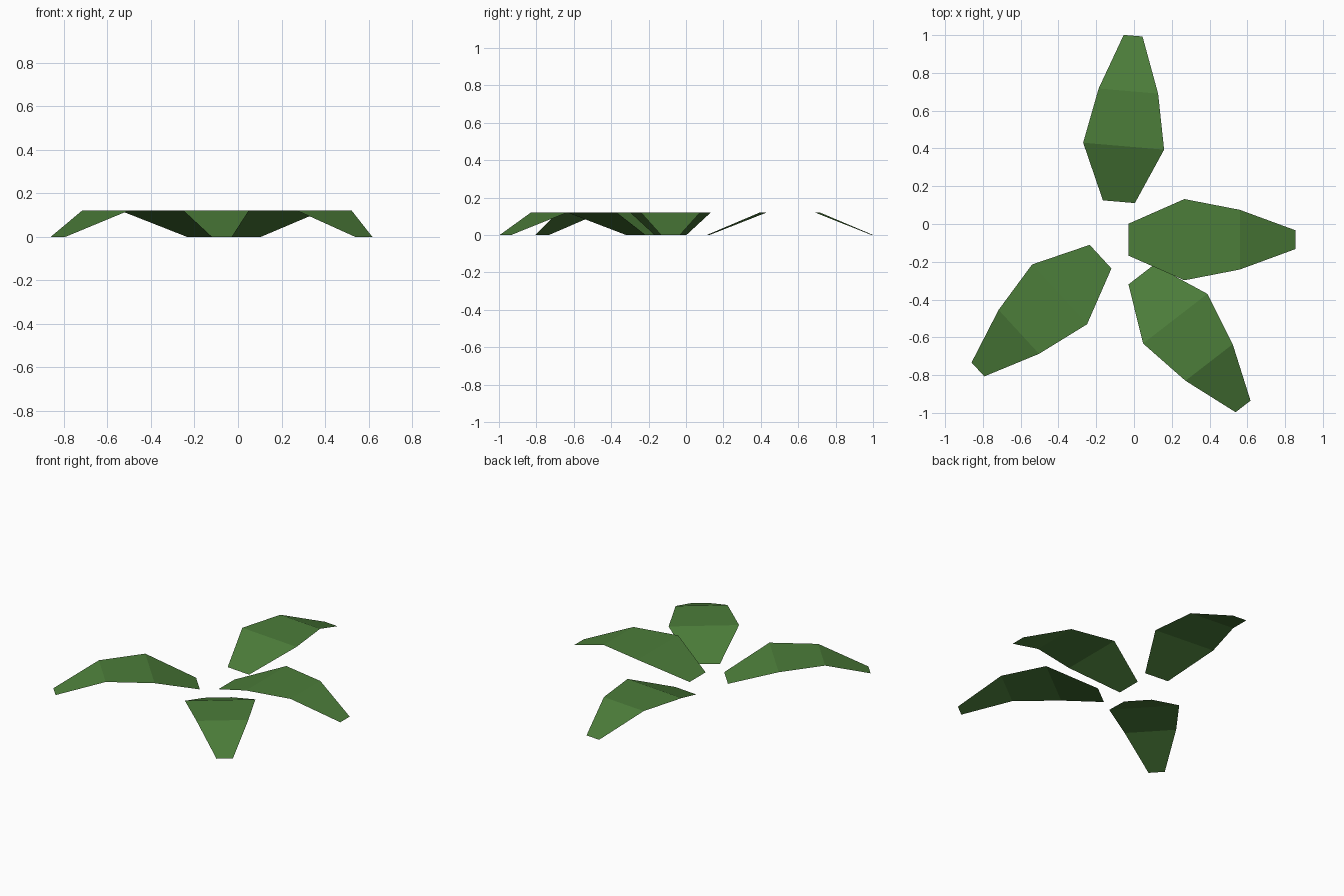
import bpy, bmesh, math
from mathutils import Matrix

if "Cube" in bpy.data.objects:
    bpy.data.objects.remove(bpy.data.objects["Cube"])

# Leaf green
green = bpy.data.materials.new("leaf_green")
green.diffuse_color = (0.072, 0.205, 0.042, 1.0)
green.use_nodes = True
green.node_tree.nodes["Principled BSDF"].inputs["Base Color"].default_value = green.diffuse_color

# Leaf rows from base to tip: distance along leaf, half width, height
ROWS = [(0.0, 0.085, 0.0), (0.295, 0.215, 0.12),
        (0.588, 0.158, 0.12), (0.882, 0.05, 0.0)]


def make_leaf(name, base, angle):
    """Folded strip of three flat quads, bent down at base and tip."""
    bm = bmesh.new()
    pairs = [(bm.verts.new((d, -w, z)), bm.verts.new((d, w, z)))
             for d, w, z in ROWS]
    for (a, b), (c, d) in zip(pairs, pairs[1:]):
        bm.faces.new((a, c, d, b))
    bm.transform(Matrix.Translation((base[0], base[1], 0))
                 @ Matrix.Rotation(math.radians(angle), 4, 'Z'))
    mesh = bpy.data.meshes.new(name)
    bm.to_mesh(mesh)
    bm.free()
    mesh.materials.append(green)
    bpy.context.collection.objects.link(bpy.data.objects.new(name, mesh))


# Four leaves fanned around the centre
make_leaf("right_leaf", (-0.028, -0.083), 0)
make_leaf("back_leaf", (-0.08, 0.118), 85.1)
make_leaf("left_leaf", (-0.177, -0.173), 222.6)
make_leaf("front_leaf", (0.038, -0.268), -52.3)
